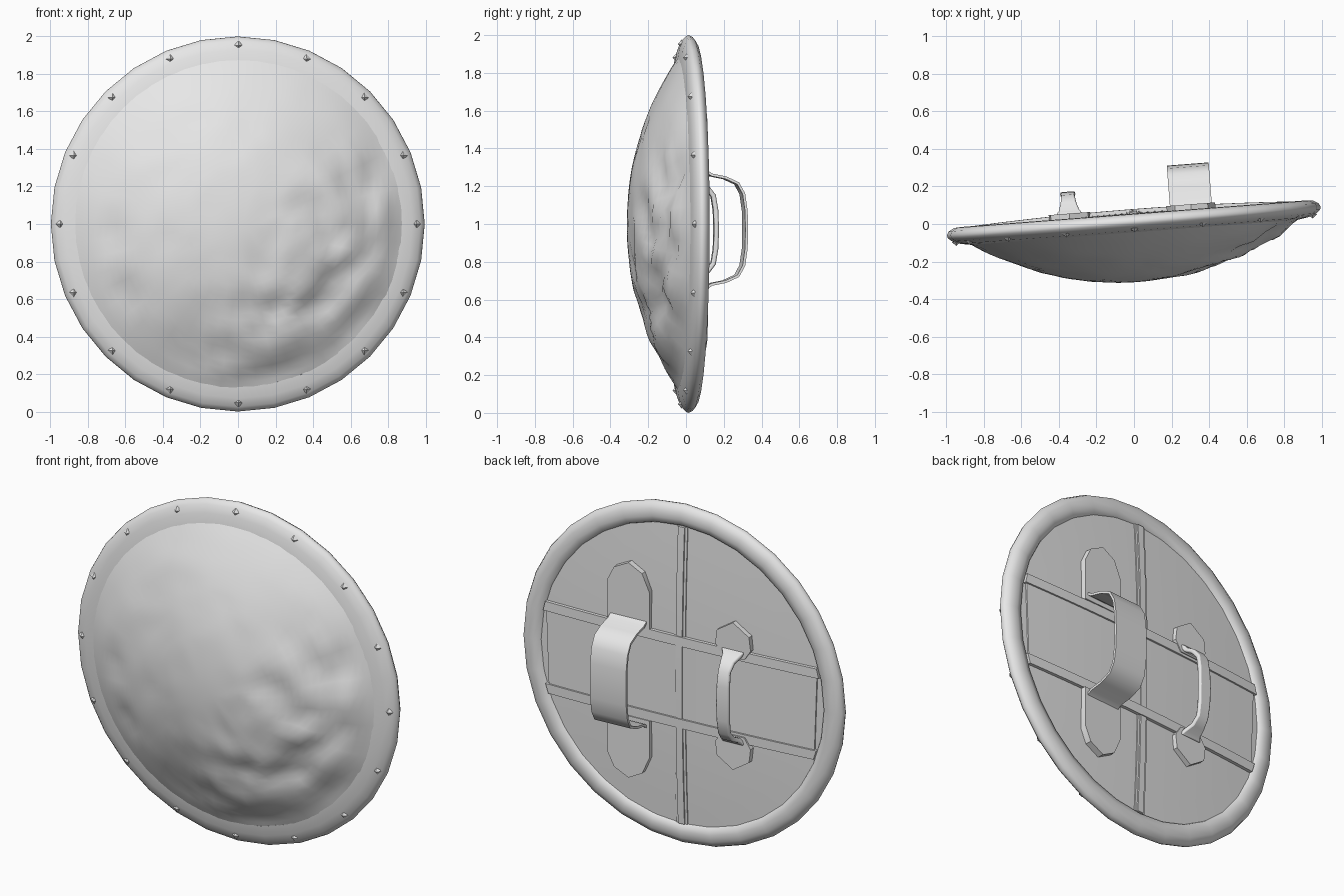
import bpy, bmesh, math
from mathutils import Vector, noise

if "Cube" in bpy.data.objects:
    bpy.data.objects.remove(bpy.data.objects["Cube"], do_unlink=True)

GREY = (0.8, 0.8, 0.8, 1)
metal = bpy.data.materials.new("plain grey")
metal.use_nodes = True
metal.diffuse_color = GREY
metal.node_tree.nodes["Principled BSDF"].inputs["Base Color"].default_value = GREY

TURN = math.radians(4.4)      # slight turn of the whole shield
INNER = 0.88                  # inner radius of the rim
MID = -0.03                   # height of the grip line, from the centre


def finish(name, bm, angle=35):
    bmesh.ops.remove_doubles(bm, verts=bm.verts, dist=0.0005)
    bmesh.ops.recalc_face_normals(bm, faces=bm.faces)
    mesh = bpy.data.meshes.new(name)
    bm.to_mesh(mesh)
    bm.free()
    mesh.materials.append(metal)
    ob = bpy.data.objects.new(name, mesh)
    bpy.context.collection.objects.link(ob)
    ob.location.z = 1
    ob.rotation_euler.z = TURN
    bpy.ops.object.select_all(action='DESELECT')
    ob.select_set(True)
    bpy.context.view_layer.objects.active = ob
    bpy.ops.object.shade_smooth_by_angle(angle=math.radians(angle))
    return ob


def grid(bm, rows, wrap_rows=False, wrap_cols=False):
    vs = [[bm.verts.new(p) for p in row] for row in rows]
    n, m = len(vs), len(vs[0])
    for i in range(n if wrap_rows else n - 1):
        for j in range(m if wrap_cols else m - 1):
            a, b = (i + 1) % n, (j + 1) % m
            bm.faces.new((vs[i][j], vs[a][j], vs[a][b], vs[i][b]))


def lathe(name, profile, segs, loop=False, dent=None, angle=35):
    bm = bmesh.new()
    rows = []
    for r, y in profile:
        row = []
        for k in range(segs):
            a = math.tau * k / segs
            p = Vector((r * math.cos(a), y, r * math.sin(a)))
            row.append(dent(p) if dent else p)
        rows.append(row)
    grid(bm, rows, wrap_rows=loop, wrap_cols=True)
    return finish(name, bm, angle)


# Hammered dome: a shallow spherical cap with dents to the lower left side
def dent(p):
    r = math.hypot(p.x, p.z)
    if p.y > -0.04 or r < 0.01:
        return p
    side = max(0.0, 0.75 * p.x - 0.65 * p.z) / 0.8
    weight = min(1, 0.12 + 1.3 * side) * min(1, r / 0.5) * min(1, (INNER - r) / 0.1)
    n = noise.noise(Vector((p.x * 5.5, 0.7, p.z * 5.5)))
    ridge = abs(noise.noise(Vector((p.x * 8, 3.1, p.z * 6))))
    depth = weight * (0.055 * n + 0.05 * ridge)
    for cx, cz in ((-0.68, -0.05), (-0.6, -0.37)):
        depth += 0.025 * math.exp(-((p.x - cx) ** 2 + (p.z - cz) ** 2) / 0.006)
    return p + Vector((0, depth, 0))


RADIUS, RINGS = 1.57, 24
cap = []
for i in range(RINGS + 1):
    r = INNER * i / RINGS
    cap.append((r, -0.31 + RADIUS - math.sqrt(RADIUS ** 2 - r ** 2)))
lathe("dome", cap + [(INNER, 0.0), (0, 0.0)], 56, dent=dent)

# Rounded rim
lathe("rim", [(0.87, -0.045), (0.93, -0.035), (0.975, -0.018), (0.995, 0.0),
              (1.0, 0.015), (0.99, 0.035), (0.96, 0.052), (0.92, 0.055),
              (0.885, 0.045), (0.87, 0.02)], 32, loop=True, angle=50)

# Diamond rivets around the rim
bm = bmesh.new()
for k in range(16):
    a = math.tau * k / 16
    c = Vector((0.953 * math.cos(a), -0.022, 0.953 * math.sin(a)))
    ring = [bm.verts.new(c + Vector(d)) for d in
            ((0.024, 0, 0), (0, 0, 0.024), (-0.024, 0, 0), (0, 0, -0.024))]
    tip = bm.verts.new(c + Vector((0, -0.022, 0)))
    for i in range(4):
        bm.faces.new((ring[i], ring[(i + 1) % 4], tip))
    bm.faces.new(ring)
finish("rivets", bm, 20)


# Slightly bulging back panel
def back_y(x, z):
    return 0.036 + 0.026 * (1 - (x * x + z * z) / INNER ** 2)


lathe("back_panel", [(0, 0.01), (INNER, 0.01)] +
      [(INNER * (1 - i / 8), back_y(INNER * (1 - i / 8), 0)) for i in range(9)], 48)


# Boards that follow the back panel and stop at the rim
def board(name, low, high, lift, upright=False):
    bm = bmesh.new()
    rows = []
    for level, across in ((0, low), (1, low), (1, high), (0, high)):
        half = math.sqrt((INNER - 0.003) ** 2 - across ** 2)
        row = []
        for i in range(13):
            along = half * (i / 6 - 1)
            x, z = (across, along) if upright else (along, across)
            row.append((x, back_y(x, z) + (lift if level else -0.01), z))
        rows.append(row)
    grid(bm, rows, wrap_rows=True)
    bmesh.ops.holes_fill(bm, edges=bm.edges)
    finish(name, bm)


board("upright_batten", -0.035, 0.035, 0.006, True)
board("upright_batten_ridge", -0.02, 0.02, 0.014, True)
board("cross_board", MID - 0.27, MID + 0.27, 0.010)
for tag, s in (("upper", 1), ("lower", -1)):
    a, b = sorted((MID + s * 0.215, MID + s * 0.27))
    board(tag + "_cross_trim", a, b, 0.019)


# Mounting plates with clipped ends, mirrored above and below the grip line
def plates(name, cx, outline, y0, y1):
    for tag, s in (("upper_", 1), ("lower_", -1)):
        bm = bmesh.new()
        pts = [(cx + x, MID + s * z) for x, z in outline]
        f = bm.faces.new([bm.verts.new((x, y0, z)) for x, z in pts])
        new = bmesh.ops.extrude_face_region(bm, geom=[f])["geom"]
        for v in new:
            if isinstance(v, bmesh.types.BMVert):
                v.co.y = y1
        finish(tag + name, bm)


plates("strap_plate", 0.31, [(-0.13, 0.27), (-0.13, 0.49), (-0.085, 0.59), (0, 0.635),
                             (0.09, 0.59), (0.13, 0.51), (0.13, 0.27)], 0.03, 0.082)
plates("grip_plate", -0.34, [(-0.07, 0.23), (-0.11, 0.29), (-0.1, 0.37), (0, 0.435),
                             (0.1, 0.37), (0.11, 0.29), (0.07, 0.23)], 0.03, 0.082)


# Bent handles: half path given as (y, height, half width), mirrored
def handle(name, cx, half_path, thick):
    path = half_path + [(y, -z, w) for y, z, w in reversed(half_path[:-1])]
    bm = bmesh.new()
    rows = []
    for i, (y, z, w) in enumerate(path):
        a, b = path[max(0, i - 1)], path[min(len(path) - 1, i + 1)]
        t = Vector((b[0] - a[0], b[1] - a[1])).normalized()
        ny, nz = -t.y * thick / 2, t.x * thick / 2
        rows.append([(cx + sx * w, y + s * ny, MID + z + s * nz)
                     for sx, s in ((-1, -1), (1, -1), (1, 1), (-1, 1))])
    grid(bm, rows, wrap_cols=True)
    bmesh.ops.holes_fill(bm, edges=bm.edges)
    return finish(name, bm, 40)


W = 0.112
handle("arm_strap", 0.31, [(0.075, 0.31, W), (0.105, 0.29, W), (0.18, 0.275, W),
                           (0.245, 0.245, W), (0.275, 0.19, W), (0.288, 0.1, W),
                           (0.29, 0, W)], 0.014)
grip = handle("hand_grip", -0.34, [(0.075, 0.27, 0.07), (0.095, 0.245, 0.055),
                                   (0.135, 0.225, 0.042), (0.17, 0.18, 0.036),
                                   (0.183, 0.1, 0.038), (0.186, 0, 0.04)], 0.026)
soft = grip.modifiers.new("rounded edges", 'BEVEL')
soft.width = 0.008
soft.segments = 2
